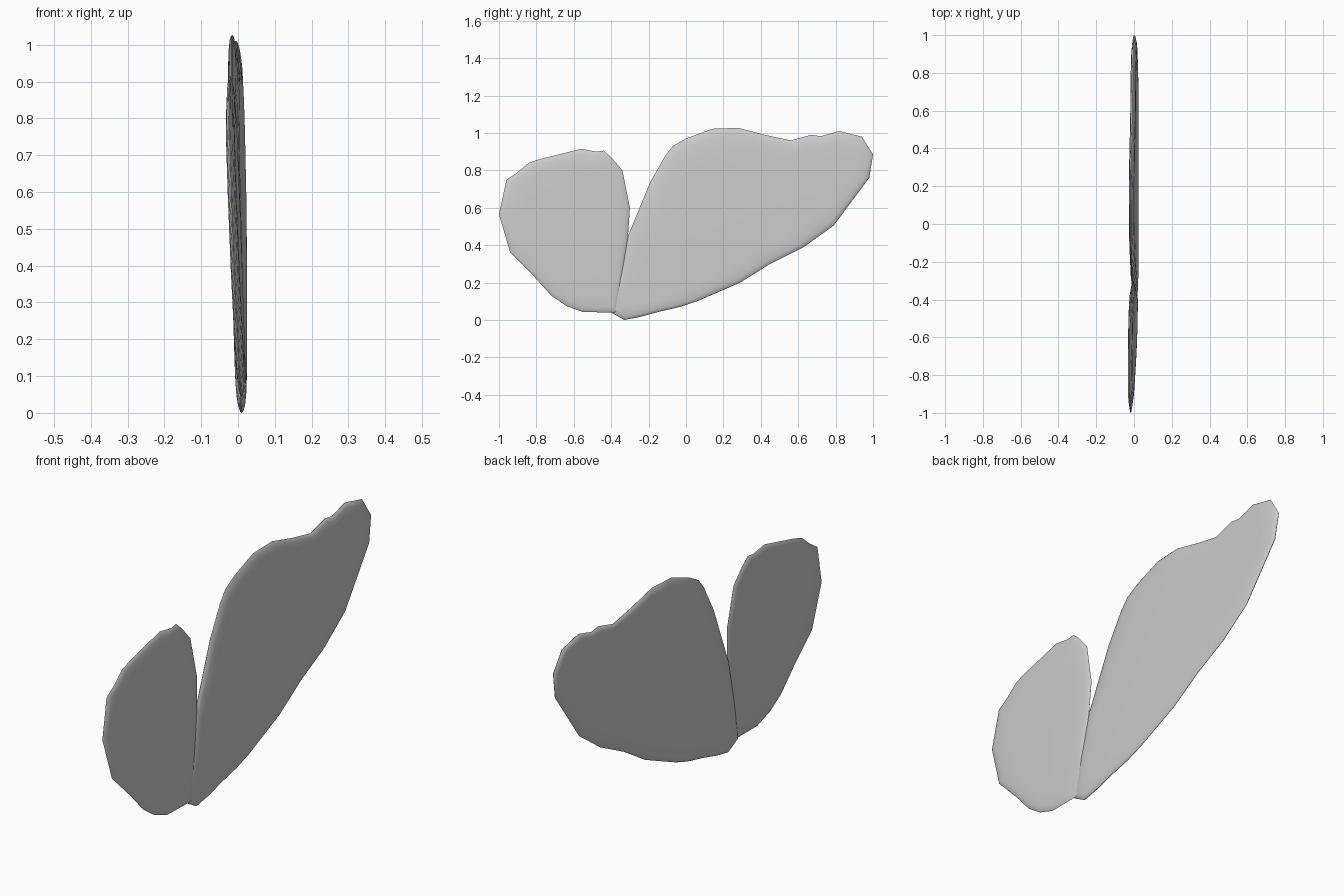
import bpy, bmesh
from mathutils import Vector

if "Cube" in bpy.data.objects:
    bpy.data.objects.remove(bpy.data.objects["Cube"])

# Outlines in (y, z)
FORE = [(-.40, .04), (-.33, .0), (-.25, .015), (-.14, .045), (-.03, .07), (.06, .10), (.29, .20),
        (.45, .30), (.63, .39), (.79, .505), (.98, .76), (1, .885), (.94, .98), (.82, 1.01),
        (.72, .982), (.67, .99), (.56, .96), (.42, .99), (.28, 1.027), (.14, 1.022), (0, .97),
        (-.07, .93), (-.11, .88), (-.19, .74), (-.31, .45), (-.365, .22)]
HIND = [(-.37, .04), (-.55, .042), (-.64, .075), (-.72, .13), (-.81, .23), (-.94, .36),
        (-1, .565), (-.96, .75), (-.90, .79), (-.84, .84), (-.78, .86), (-.56, .915),
        (-.48, .90), (-.44, .905), (-.40, .87), (-.34, .80), (-.30, .60), (-.31, .45), (-.34, .24)]


def wing(name, outline, spine, base_x, half):
    a, b = Vector(spine[0]), Vector(spine[1])
    d = b - a

    def ring(bm, shrink, h):
        verts = []
        for p in map(Vector, outline):
            t = max(0, min(1, (p - a).dot(d) / d.length_squared))
            q = p.lerp(a + d * t, shrink)
            # each wing leans on a slightly tilted plane
            x = base_x + .018 * q.x - .036 * q.y + h
            verts.append(bm.verts.new((x, q.x, q.y)))
        return verts

    # Rings run from the centre of one face, round the thin rim, to the other face
    bm = bmesh.new()
    profile = [(.36, 1), (.22, .92), (.09, .65), (.015, .3), (0, 0)]
    steps = profile + [(s, -h) for s, h in reversed(profile[:-1])]
    rings = [ring(bm, s, h * half) for s, h in steps]
    n = len(outline)
    for r0, r1 in zip(rings, rings[1:]):
        for i in range(n):
            j = (i + 1) % n
            bm.faces.new((r0[i], r0[j], r1[j], r1[i]))
    bm.faces.new(rings[0])
    bm.faces.new(rings[-1])
    bmesh.ops.recalc_face_normals(bm, faces=bm.faces)
    for f in bm.faces:
        f.smooth = True
    for e in bm.edges:
        if len(e.link_faces) == 2 and e.calc_face_angle(0) > .7:
            e.smooth = False
    me = bpy.data.meshes.new(name)
    bm.to_mesh(me)
    bm.free()
    bpy.context.collection.objects.link(bpy.data.objects.new(name, me))


# Large forewing and smaller hindwing
wing("fore_wing", FORE, [(-.20, .22), (.72, .78)], .016, .0145)
wing("hind_wing", HIND, [(-.56, .34), (-.62, .62)], .021, .012)
